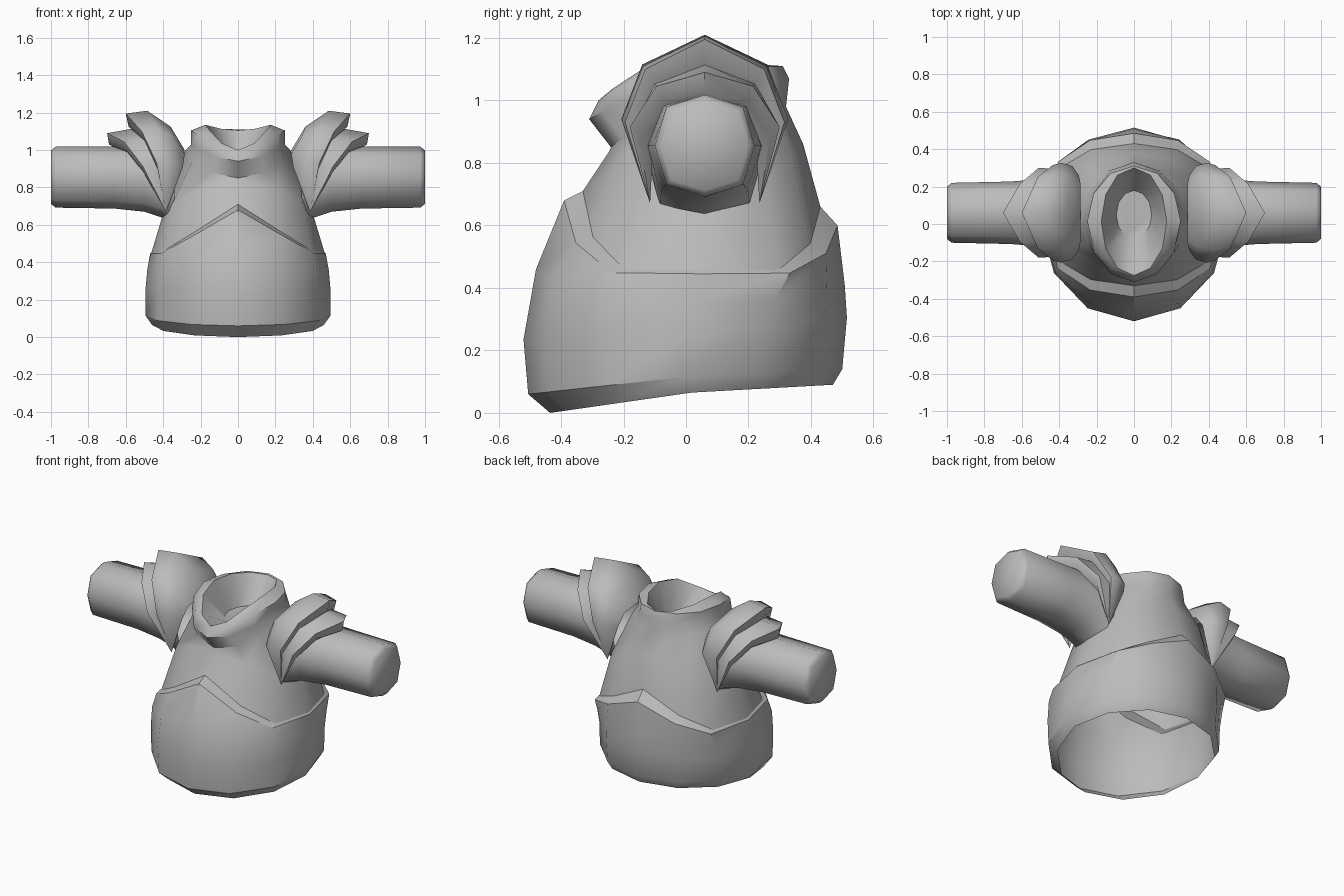
import bpy, bmesh, math

cube = bpy.data.objects.get("Cube")
if cube:
    bpy.data.objects.remove(cube, do_unlink=True)

grey = bpy.data.materials.new("plain_grey")
grey.use_nodes = True
COLOUR = (0.5, 0.5, 0.5, 1)
grey.diffuse_color = COLOUR
grey.node_tree.nodes["Principled BSDF"].inputs["Base Color"].default_value = COLOUR


def loft(name, rows, closed=True, cap_end=False, sharp=30, mirror=False):
    """Skin a list of equal-length point rows."""
    bm = bmesh.new()
    grid = [[bm.verts.new(p) for p in row] for row in rows]
    n = len(grid[0])
    for a, b in zip(grid, grid[1:]):
        for i in range(n if closed else n - 1):
            j = (i + 1) % n
            bm.faces.new((a[i], a[j], b[j], b[i]))
    if cap_end:
        bm.faces.new(grid[-1])
    bmesh.ops.remove_doubles(bm, verts=bm.verts, dist=0.0005)
    bmesh.ops.recalc_face_normals(bm, faces=bm.faces)
    mesh = bpy.data.meshes.new(name)
    bm.to_mesh(mesh)
    bm.free()
    mesh.materials.append(grey)
    obj = bpy.data.objects.new(name, mesh)
    bpy.context.collection.objects.link(obj)
    bpy.ops.object.select_all(action="DESELECT")
    obj.select_set(True)
    bpy.context.view_layer.objects.active = obj
    bpy.ops.object.shade_smooth_by_angle(angle=math.radians(sharp))
    if mirror:
        mod = obj.modifiers.new("Mirror", "MIRROR")
        mod.use_axis[0] = True


def ring(front, back, half_width, z_front, z_side, z_back, peak=1, full=1):
    """Twelve-sided body ring; peak sharpens the rise, full squares the plan."""
    pts = []
    for i in range(12):
        a = math.tau * i / 12
        c = round(math.cos(a), 6)
        y = (front + back) / 2 - math.copysign(abs(c) ** full, c) * (back - front) / 2
        z_end = z_front if c > 0 else z_back
        z = z_side + (z_end - z_side) * abs(c) ** peak
        pts.append((half_width * math.sin(a), y, z))
    return pts


# Belly shell, open underneath, with a peaked rim and ledge
lip = ring(-0.33, 0.43, 0.462, 0.71, 0.455, 0.66, 6, 0.62)
loft("belly_shell", [
    ring(-0.435, 0.47, 0.46, 0.0, 0.065, 0.09),
    ring(-0.505, 0.50, 0.495, 0.06, 0.115, 0.14),
    ring(-0.52, 0.515, 0.495, 0.235, 0.25, 0.305),
    ring(-0.48, 0.508, 0.485, 0.46, 0.36, 0.41, 3, 0.85),
    ring(-0.39, 0.485, 0.47, 0.68, 0.445, 0.60, 6, 0.62),
    lip,
], sharp=34)

# Chest rising from the ledge into a hollow, V-fronted collar
loft("chest_and_collar", [
    lip,
    ring(-0.25, 0.375, 0.40, 0.83, 0.66, 0.86, 1.5, 0.75),
    ring(-0.24, 0.32, 0.28, 0.85, 1.0, 0.98, 1.5, 0.95),
    ring(-0.31, 0.33, 0.25, 0.94, 1.03, 1.07, 2.2),
    ring(-0.28, 0.31, 0.25, 1.0, 1.105, 1.11, 2.2),
    ring(-0.275, 0.30, 0.175, 1.0, 1.135, 1.105, 2.2),
    ring(-0.08, 0.18, 0.095, 0.95, 0.95, 0.95),
], cap_end=True, sharp=50)


# Arms: eight-sided tubes flaring into the chest, with bevelled ends
def arm_ring(x, ry, up, down):
    pts = []
    for i in range(8):
        a = math.tau * i / 8
        s, c = math.sin(a), math.cos(a)
        k = 1.08 if i % 2 else 1.0
        pts.append((x, 0.06 + ry * s * k, 0.855 + (up if c > 0 else down) * c * k))
    return pts


loft("arm", [
    arm_ring(0.34, 0.19, 0.15, 0.26),
    arm_ring(0.41, 0.185, 0.16, 0.215),
    arm_ring(0.50, 0.18, 0.165, 0.185),
    arm_ring(0.66, 0.167, 0.165, 0.168),
    arm_ring(0.975, 0.16, 0.163, 0.163),
    arm_ring(1.0, 0.14, 0.143, 0.143),
], cap_end=True, sharp=60, mirror=True)


# Shoulder plates: arched strips fanning out from a low point on each side
def arch(bottom, mid, upper, top):
    """Half arch given as (x, reach from arm axis, z), mirrored front to back."""
    half = [bottom, mid, upper]
    front = [(x, 0.06 - r, z) for x, r, z in half]
    back = [(x, 0.06 + r, z) for x, r, z in reversed(half)]
    return front + [(top[0], 0.06, top[1])] + back


LOW = (0.385, 0.175, 0.67)
loft("shoulder_plate_upper", [
    arch(LOW, (0.295, 0.20, 0.91), (0.285, 0.15, 0.98), (0.285, 1.0)),
    arch(LOW, (0.33, 0.25, 0.93), (0.34, 0.18, 1.07), (0.36, 1.125)),
    arch(LOW, (0.39, 0.267, 0.94), (0.43, 0.20, 1.115), (0.485, 1.21)),
    arch(LOW, (0.435, 0.255, 0.93), (0.515, 0.19, 1.10), (0.60, 1.195)),
    arch(LOW, (0.43, 0.235, 0.90), (0.50, 0.155, 1.05), (0.585, 1.125)),
    arch(LOW, (0.40, 0.21, 0.88), (0.45, 0.13, 1.0), (0.50, 1.06)),
], closed=False, sharp=58, mirror=True)
loft("shoulder_plate_lower", [
    arch(LOW, (0.42, 0.235, 0.90), (0.48, 0.16, 1.055), (0.56, 1.115)),
    arch(LOW, (0.51, 0.24, 0.915), (0.61, 0.155, 1.045), (0.70, 1.09)),
    arch(LOW, (0.505, 0.21, 0.88), (0.60, 0.13, 1.0), (0.69, 1.03)),
    arch(LOW, (0.45, 0.165, 0.85), (0.56, 0.10, 0.96), (0.62, 0.99)),
], closed=False, sharp=45, mirror=True)
